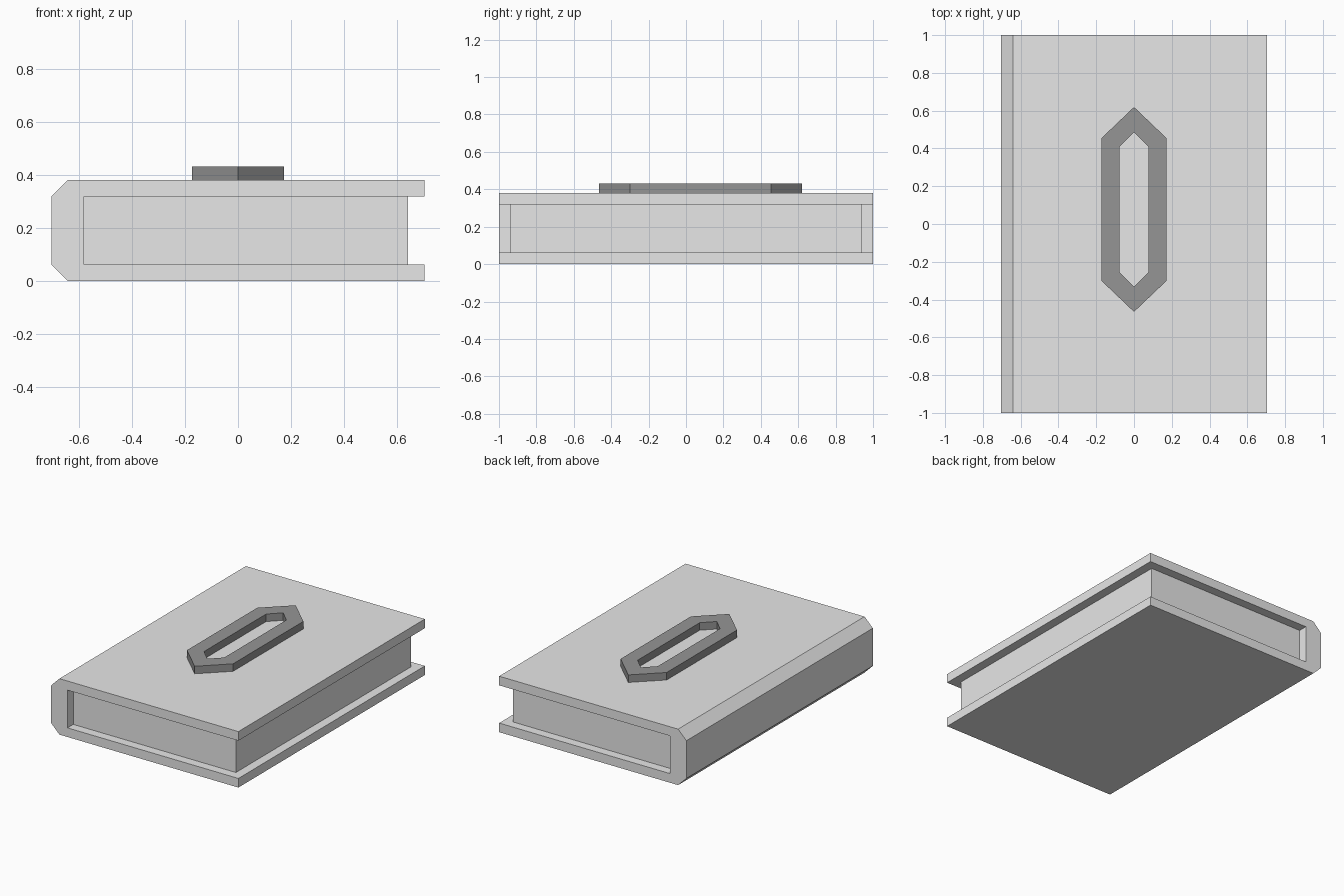
import bpy
import bmesh
from mathutils import Vector

cube = bpy.data.objects.get("Cube")
if cube:
    bpy.data.objects.remove(cube, do_unlink=True)


def material(name, value):
    mat = bpy.data.materials.new(name)
    mat.use_nodes = True
    colour = (value, value, value, 1)
    mat.diffuse_color = colour
    mat.node_tree.nodes["Principled BSDF"].inputs["Base Color"].default_value = colour
    return mat


def make_object(name, bm, mat):
    bmesh.ops.recalc_face_normals(bm, faces=bm.faces[:])
    mesh = bpy.data.meshes.new(name)
    bm.to_mesh(mesh)
    bm.free()
    mesh.materials.append(mat)
    obj = bpy.data.objects.new(name, mesh)
    bpy.context.collection.objects.link(obj)
    return obj


def extrude(bm, faces, offset):
    result = bmesh.ops.extrude_face_region(bm, geom=faces)
    verts = [g for g in result["geom"] if isinstance(g, bmesh.types.BMVert)]
    bmesh.ops.translate(bm, verts=verts, vec=Vector(offset))


light_grey = material("light grey", 0.8)
dark_grey = material("dark grey", 0.3)

SIDE, TOP, BOARD, SPINE = 0.703, 0.38, 0.062, -0.58

# Cover: C-shaped profile with a chamfered spine, extruded along the book
profile = [
    (SIDE, 0), (SIDE, BOARD), (SPINE, BOARD),
    (SPINE, TOP - BOARD), (SIDE, TOP - BOARD), (SIDE, TOP),
    (BOARD - SIDE, TOP), (-SIDE, TOP - BOARD),
    (-SIDE, BOARD), (BOARD - SIDE, 0),
]
bm = bmesh.new()
face = bm.faces.new([bm.verts.new((x, -1, z)) for x, z in profile])
extrude(bm, [face], (0, 2, 0))
make_object("book_cover", bm, light_grey)

# Page block, set in from the cover edges
bm = bmesh.new()
bmesh.ops.create_cube(bm, size=1)
low, high = Vector((SPINE, -0.938, BOARD)), Vector((0.641, 0.938, TOP - BOARD))
bmesh.ops.scale(bm, verts=bm.verts[:], vec=high - low)
bmesh.ops.translate(bm, verts=bm.verts[:], vec=(low + high) / 2)
make_object("page_block", bm, light_grey)


# Emblem: raised six-sided ring on the front board
def hexagon(bm, half_width, corner, tip):
    middle = 0.077
    points = [(0, tip), (half_width, corner), (half_width, -corner),
              (0, -tip), (-half_width, -corner), (-half_width, corner)]
    return [bm.verts.new((x, middle + y, TOP)) for x, y in points]


bm = bmesh.new()
outer = hexagon(bm, 0.173, 0.377, 0.542)
inner = hexagon(bm, 0.076, 0.333, 0.408)
ring = []
for i in range(len(outer)):
    j = (i + 1) % len(outer)
    ring.append(bm.faces.new((outer[i], outer[j], inner[j], inner[i])))
extrude(bm, ring, (0, 0, 0.051))
make_object("emblem_ring", bm, dark_grey)
